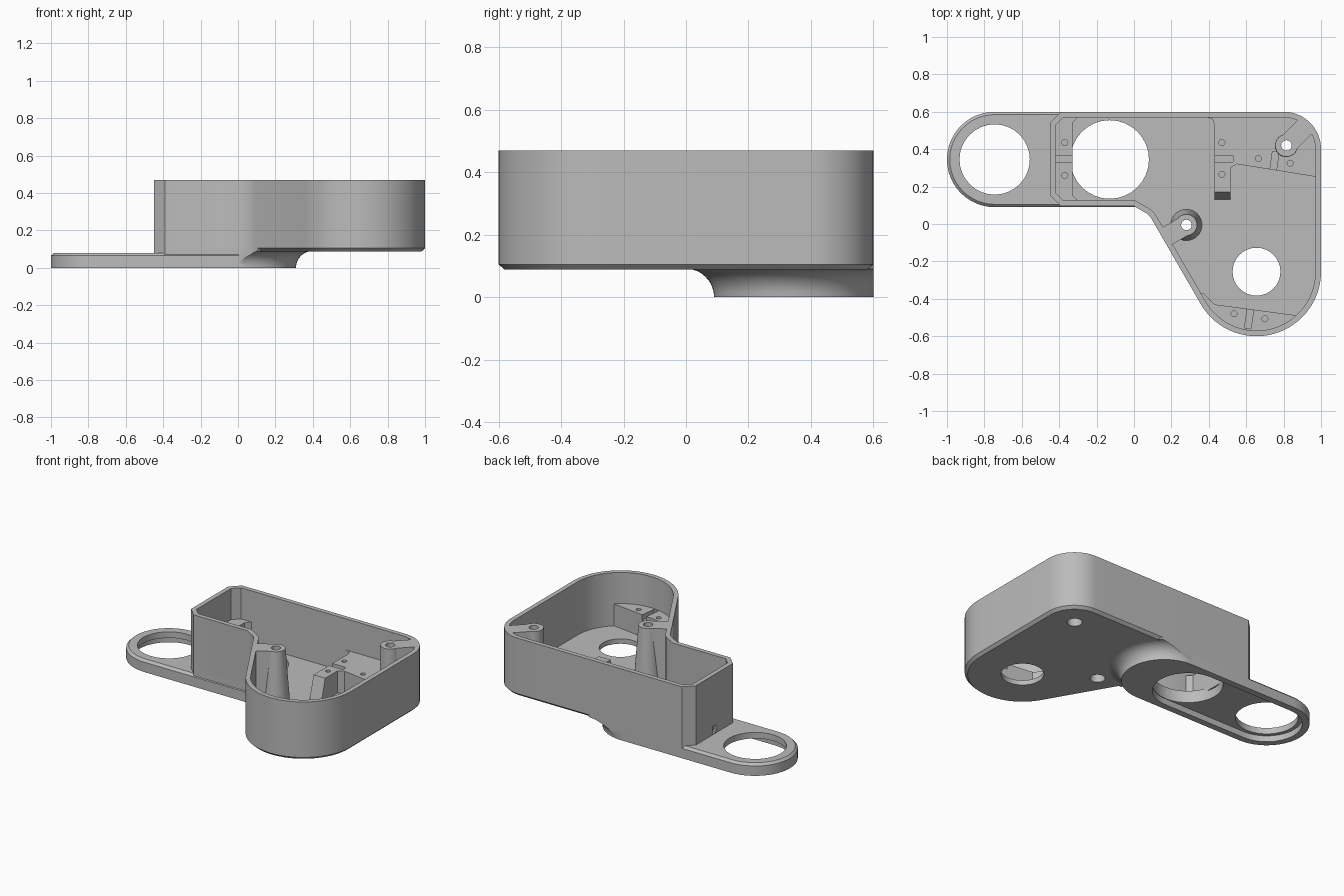
import bpy, bmesh
from math import sin, cos, pi, radians
from mathutils import Vector

if "Cube" in bpy.data.objects:
    bpy.data.objects.remove(bpy.data.objects["Cube"], do_unlink=True)

GREY = (0.5, 0.5, 0.5, 1)
mat = bpy.data.materials.new("plain grey")
mat.use_nodes = True
mat.diffuse_color = GREY
next(n for n in mat.node_tree.nodes if n.type == "BSDF_PRINCIPLED").inputs["Base Color"].default_value = GREY


def arc(cx, cy, r, a0, a1, n):
    return [(cx + r * cos(radians(a0 + (a1 - a0) * i / n)),
             cy + r * sin(radians(a0 + (a1 - a0) * i / n))) for i in range(n + 1)]


def circle(cx, cy, r, n=32):
    return arc(cx, cy, r, 0, 360, n)[:-1]


def stadium(x0, x1, y, r):
    return arc(x0, y, r, 90, 270, 24) + arc(x1, y, r, -90, 90, 24)


def bar(cx, cy, length, width, angle=0):
    u = Vector((cos(radians(angle)), sin(radians(angle)))) * length / 2
    v = Vector((-u.y, u.x)).normalized() * width / 2
    c = Vector((cx, cy))
    return [tuple(p) for p in (c - u - v, c + u - v, c + u + v, c - u + v)]


def inset(pts, d):
    """Mitred inset of a counter-clockwise outline."""
    out = []
    for i, p in enumerate(pts):
        a, b, c = Vector(pts[i - 1]), Vector(p), Vector(pts[(i + 1) % len(pts)])
        e, f = (b - a).normalized(), (c - b).normalized()
        n, m = Vector((-e.y, e.x)), Vector((-f.y, f.x))
        out.append(b + (n + m) * d / (1 + n.dot(m)))
    return out


def prism(name, pts, rings):
    """Closed solid from an outline stacked at (height, inset) rings."""
    bm = bmesh.new()
    loops = [[bm.verts.new((p[0], p[1], z)) for p in inset(pts, d)] for z, d in rings]
    n = len(pts)
    for lo, hi in zip(loops, loops[1:]):
        for i in range(n):
            j = (i + 1) % n
            bm.faces.new((lo[i], lo[j], hi[j], hi[i]))
    bm.faces.new(loops[0][::-1])
    bm.faces.new(loops[-1])
    bmesh.ops.recalc_face_normals(bm, faces=bm.faces)
    me = bpy.data.meshes.new(name)
    bm.to_mesh(me)
    bm.free()
    me.materials.append(mat)
    ob = bpy.data.objects.new(name, me)
    bpy.context.collection.objects.link(ob)
    return ob


helpers = []


def cutter(pts, z0, z1, d=0):
    ob = prism("cutter", pts, [(z0, d), (z1, d)])
    ob.hide_render = True
    helpers.append(ob)
    return ob


def boolean(ob, tools, operation="DIFFERENCE"):
    bpy.context.view_layer.objects.active = ob
    for tool in tools:
        m = ob.modifiers.new("cut", "BOOLEAN")
        m.operation, m.object, m.solver = operation, tool, "EXACT"
        bpy.ops.object.modifier_apply(modifier=m.name)


TOP, FLOOR, LEDGE, MID = 0.47, 0.12, 0.265, 0.345
left_side = [(-0.39, 0.6), (-0.45, 0.54), (-0.45, 0.155), (-0.39, 0.095)]
outline = (left_side + [(0, 0.095), (0.07, 0.055), (0.09, 0.034)]
           + arc(0.655, -0.255, 0.345, 210, 360, 30) + arc(0.8, 0.4, 0.2, 0, 90, 18))

# Shared cutters
cavity = cutter(outline, FLOOR, 0.6, 0.03)
inside = cutter(outline, 0.1, 0.6, 0.015)
envelope = cutter(outline, -0.1, 0.6)
body_hole = cutter(circle(-0.13, MID, 0.21), -0.1, 0.2)
arm_hole = cutter(circle(-0.745, MID, 0.188), -0.1, 0.2)
floor_hole = cutter(circle(0.655, -0.255, 0.128), 0, 0.2)
recess = cutter(stadium(-0.745, -0.13, MID, 0.212), -0.1, 0.04)
wire_slot = cutter(bar(-0.44, 0.35, 0.1, 0.035), 0.085, 0.135)

boss_spots = {"front": (0.28, -0.005), "rear": (0.815, 0.42)}
boss_cuts = []
for x, y in boss_spots.values():
    boss_cuts += [cutter(circle(x, y, 0.028), 0, 0.6), cutter(circle(x, y, 0.045), 0, 0.2)]

# Open housing with chamfered lower edge
housing = prism("housing", outline, [(0.088, 0.018), (0.105, 0), (TOP, 0)])
boolean(housing, [cavity, body_hole, floor_hole, wire_slot] + boss_cuts)

# Flat arm with ring end
arm = prism("arm_plate", stadium(-0.745, 0.055, MID, 0.255), [(0, 0), (0.065, 0), (0.08, 0.015)])
boolean(arm, [arm_hole, recess, body_hole])

# Solid neck between arm and housing
neck = prism("neck", left_side + [(0.055, 0.095), (0.055, 0.6)], [(0.02, 0), (0.115, 0)])
boolean(neck, [recess, body_hole, wire_slot])

# Concave flare under the housing
R = 0.09
flare = prism("underside_flare", circle(0.055, MID, 0.255, 64),
              [(R * sin(t * pi / 16), -R * (1 - cos(t * pi / 16))) for t in range(9)] + [(0.11, -R)])
boolean(flare, [envelope], "INTERSECT")
boolean(flare, [recess, body_hole])

# Mounting ledges with screw holes and shallow slots
ledges = {
    "left_mount_ledge": (
        [(-0.46, 0.05), (-0.3, 0.05), (-0.3, 0.125), (-0.33, 0.155),
         (-0.33, 0.54), (-0.3, 0.57), (-0.3, 0.65), (-0.46, 0.65)],
        [(-0.37, 0.435), (-0.37, 0.26)], [(-0.38, 0.35, 0.14, 0.035, 0)]),
    "rear_mount_ledge": (
        [(0.43, 0.18), (0.515, 0.18), (0.515, 0.3), (0.55, 0.32), (1.05, 0.24),
         (1.05, 0.65), (0.39, 0.65), (0.39, 0.57), (0.42, 0.56), (0.43, 0.53)],
        [(0.47, 0.435), (0.47, 0.265), (0.665, 0.35), (0.835, 0.325)],
        [(0.47, 0.35, 0.12, 0.035, 0), (0.75, 0.33, 0.11, 0.035, 82)]),
    "front_mount_ledge": (
        [(0.2, -0.7), (1, -0.7), (1, -0.39), (0.96, -0.42), (0.88, -0.49), (0.43, -0.43),
         (0.37, -0.37), (0.2, -0.37)],
        [(0.535, -0.48), (0.7, -0.507)], [(0.617, -0.494), ]),
}
for name, (pts, holes, slots) in ledges.items():
    ob = prism(name, pts, [(0.1, 0), (LEDGE, 0)])
    boolean(ob, [inside], "INTERSECT")
    tools = [cutter(circle(x, y, 0.016, 16), 0.15, 0.3) for x, y in holes]
    for s in slots:
        cx, cy, length, width, angle = s if len(s) == 5 else (*s, 0.13, 0.035, 82)
        tools.append(cutter(bar(cx, cy, length, width, angle), LEDGE - 0.035, 0.3))
    if name.startswith("rear"):
        tools += boss_cuts
    boolean(ob, tools)

# Sloping toe on the end of the rear ledge
toe = prism("ledge_toe", bar(0.4725, 0.16, 0.085, 0.06), [(0.1, 0), (LEDGE, 0)])
for v in toe.data.vertices:
    if v.co.y < 0.15:
        v.co.y = 0.172 if v.co.z > 0.2 else 0.125

# Screw bosses with webs to the wall
webs = {"front": (210, 0.085, 0.057), "rear": (45, 0.064, 0.06)}
for name, (angle, r_low, r_top) in webs.items():
    x, y = boss_spots[name]
    boss = prism(name + "_boss", circle(x, y, r_top), [(0.1, r_top - r_low), (TOP, 0)])
    web = prism(name + "_boss_web", bar(x + 0.08 * cos(radians(angle)), y + 0.08 * sin(radians(angle)),
                                        0.16, 0.105, angle), [(0.1, 0), (TOP, 0)])
    for ob in (boss, web):
        boolean(ob, [inside], "INTERSECT")
        boolean(ob, boss_cuts)

for ob in helpers:
    bpy.data.objects.remove(ob, do_unlink=True)

# Smooth the curved walls, keep edges crisp
bpy.ops.object.select_all(action="DESELECT")
for ob in bpy.context.collection.objects:
    if ob.type == "MESH" and mat.name in ob.data.materials:
        ob.select_set(True)
        bpy.context.view_layer.objects.active = ob
bpy.ops.object.shade_smooth_by_angle(angle=radians(30))
